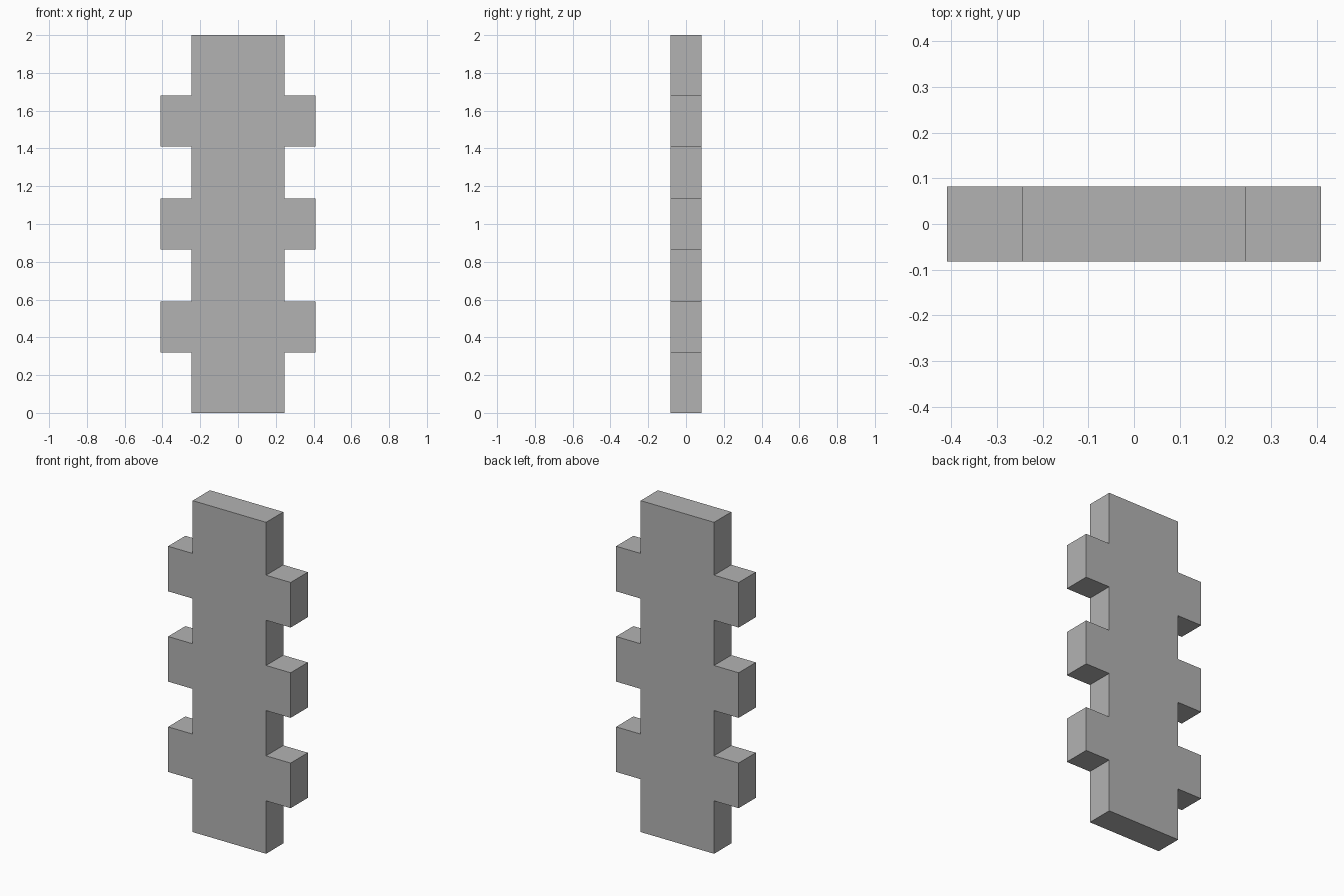
import bpy
import bmesh

cube = bpy.data.objects.get("Cube")
if cube:
    bpy.data.objects.remove(cube, do_unlink=True)

# Plain grey material
grey = bpy.data.materials.new("grey")
grey.use_nodes = True
color = (0.45, 0.45, 0.45, 1)
grey.diffuse_color = color
grey.node_tree.nodes["Principled BSDF"].inputs["Base Color"].default_value = color

HEIGHT = 2.0
HALF_DEPTH = 0.082
CORE_X = 0.245
TAB_X = 0.409
TAB_HALF = 0.136
TAB_CENTRES = (0.455, 1.0, 1.545)

# Right-hand edge of the outline, stepping out at each tab
edge = [(CORE_X, 0)]
for z in TAB_CENTRES:
    low, high = z - TAB_HALF, z + TAB_HALF
    edge += [(CORE_X, low), (TAB_X, low), (TAB_X, high), (CORE_X, high)]
edge.append((CORE_X, HEIGHT))

# Mirror the edge to close the outline, then extrude it to full depth
outline = edge + [(-x, z) for x, z in reversed(edge)]
bm = bmesh.new()
face = bm.faces.new([bm.verts.new((x, -HALF_DEPTH, z)) for x, z in outline])
extruded = bmesh.ops.extrude_face_region(bm, geom=[face], use_keep_orig=True)
moved = [v for v in extruded["geom"] if isinstance(v, bmesh.types.BMVert)]
bmesh.ops.translate(bm, verts=moved, vec=(0, 2 * HALF_DEPTH, 0))
bmesh.ops.recalc_face_normals(bm, faces=bm.faces)

mesh = bpy.data.meshes.new("notched_plate")
bm.to_mesh(mesh)
bm.free()
mesh.materials.append(grey)
plate = bpy.data.objects.new("notched_plate", mesh)
bpy.context.collection.objects.link(plate)
